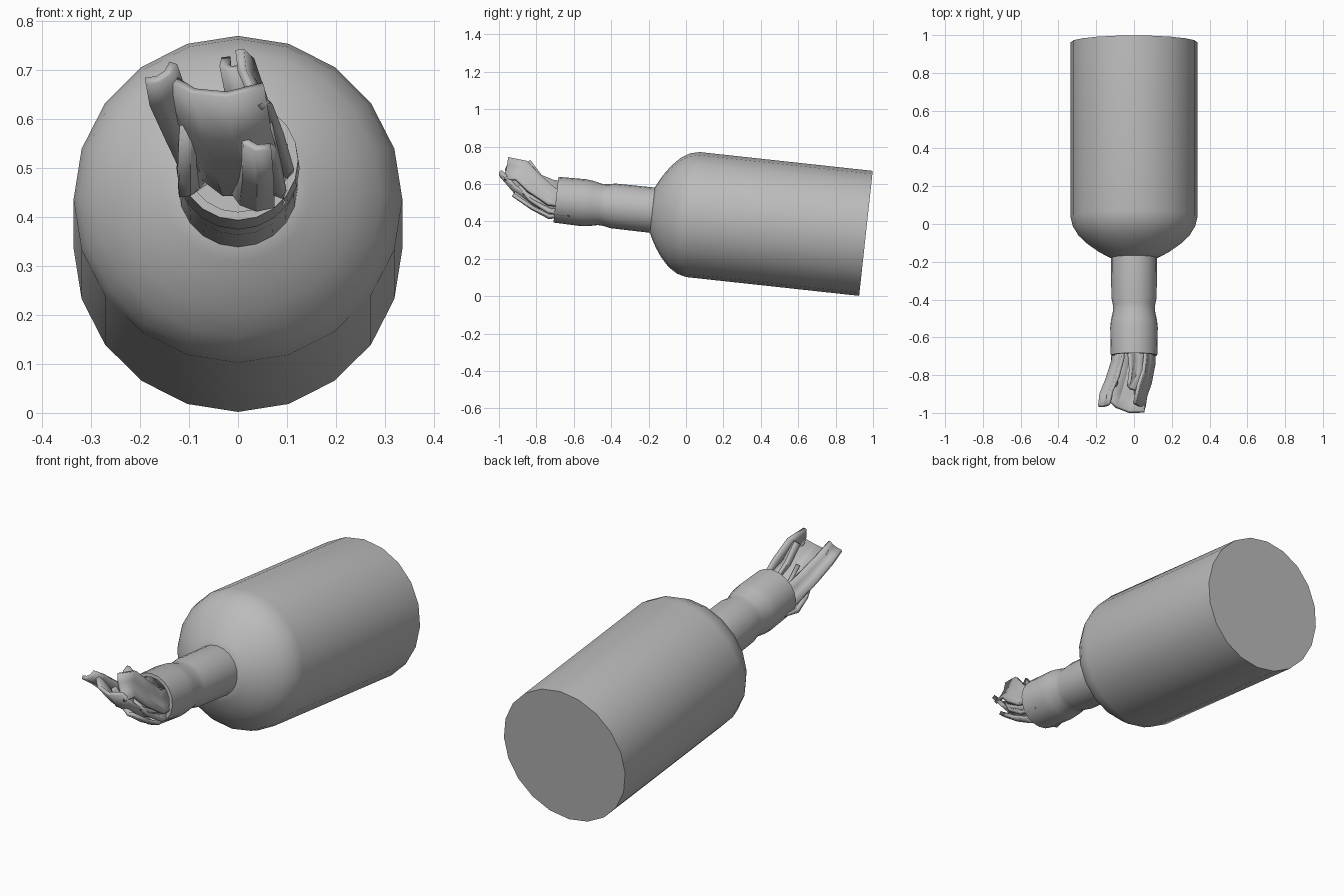
import bpy, bmesh, math
from mathutils import Vector, Matrix

if "Cube" in bpy.data.objects:
    bpy.data.objects.remove(bpy.data.objects["Cube"])

SIDES = 20
TILT = math.radians(83.8)

grey = bpy.data.materials.new("plain grey")
grey.use_nodes = True
grey.diffuse_color = (0.5, 0.5, 0.5, 1)
grey.node_tree.nodes["Principled BSDF"].inputs["Base Color"].default_value = grey.diffuse_color


def add_object(name, bm, smooth_angle):
    bmesh.ops.recalc_face_normals(bm, faces=bm.faces)
    mesh = bpy.data.meshes.new(name)
    bm.to_mesh(mesh)
    bm.free()
    mesh.materials.append(grey)
    ob = bpy.data.objects.new(name, mesh)
    bpy.context.collection.objects.link(ob)
    bpy.ops.object.select_all(action='DESELECT')
    ob.select_set(True)
    bpy.context.view_layer.objects.active = ob
    bpy.ops.object.shade_smooth_by_angle(angle=math.radians(smooth_angle))
    return ob


def lathe(name, profile):
    """Revolve (distance along axis, radius) pairs and cap both ends."""
    bm = bmesh.new()
    rings = []
    for dist, radius in profile:
        angles = [math.tau * i / SIDES for i in range(SIDES)]
        rings.append([bm.verts.new((radius * math.cos(a), radius * math.sin(a), dist)) for a in angles])
    for low, high in zip(rings, rings[1:]):
        for i in range(SIDES):
            j = (i + 1) % SIDES
            bm.faces.new((low[i], low[j], high[j], high[i]))
    bm.faces.new(rings[0])
    bm.faces.new(rings[-1])
    bm.transform(Matrix.Translation((0, 0.962, 0.336)) @ Matrix.Rotation(TILT, 4, 'X'))
    return add_object(name, bm, 40)


def cloth(name, path, widths, rolls, fold):
    """Folded ribbon: three points across each path point, rolled about the path."""
    bm = bmesh.new()
    rows = []
    points = [Vector(p) for p in path]
    last = len(points) - 1
    for i, p in enumerate(points):
        f = i / last
        along = (points[min(i + 1, last)] - points[max(i - 1, 0)]).normalized()
        roll = math.radians(rolls[0] + (rolls[1] - rolls[0]) * f)
        turn = Matrix.Rotation(roll, 3, along)
        side = turn @ along.cross(Vector((0, 0, 1))).normalized()
        up = side.cross(along)
        half = (widths[0] + (widths[1] - widths[0]) * f) / 2
        rows.append([bm.verts.new(p + side * half * s + up * fold * (abs(s) - 0.5))
                     for s in (-1, -0.35, 0.35, 1)])
    for a, b in zip(rows, rows[1:]):
        for k in range(3):
            bm.faces.new((a[k], a[k + 1], b[k + 1], b[k]))
    ob = add_object(name, bm, 30)
    thick = ob.modifiers.new("cloth thickness", 'SOLIDIFY')
    thick.thickness = 0.018
    thick.offset = 0


# Bottle body with rounded shoulder
lathe("bottle_body", [(0, 0.336), (0.93, 0.336), (0.98, 0.324), (1.03, 0.293), (1.075, 0.245),
                      (1.11, 0.195), (1.135, 0.15), (1.15, 0.118)])

# Neck, hollow at the mouth
lathe("bottle_neck", [(1.12, 0.122), (1.36, 0.12), (1.4, 0.112), (1.43, 0.111), (1.48, 0.122),
                      (1.52, 0.126), (1.667, 0.123), (1.667, 0.106), (1.5, 0.1)])

# Large lower fold of the rag, sweeping up and out
cloth("rag_lower_fold",
      [(0, -0.58, 0.46), (0, -0.72, 0.46), (-0.01, -0.8, 0.5), (-0.035, -0.9, 0.57), (-0.055, -0.975, 0.66)],
      (0.15, 0.21), (0, -8), 0.06)

# Raised right wing
cloth("rag_right_wing",
      [(0.07, -0.6, 0.51), (0.075, -0.72, 0.53), (0.06, -0.81, 0.6), (0.035, -0.88, 0.67), (0.02, -0.96, 0.68)],
      (0.1, 0.13), (-60, -65), 0.02)

# Raised left wing
cloth("rag_left_wing",
      [(-0.07, -0.6, 0.51), (-0.08, -0.72, 0.52), (-0.11, -0.82, 0.58), (-0.145, -0.9, 0.65), (-0.155, -0.96, 0.69)],
      (0.1, 0.07), (60, 40), 0.02)

# Upper pleat between the wings
cloth("rag_upper_pleat",
      [(0, -0.6, 0.56), (0.01, -0.72, 0.58), (0, -0.8, 0.62), (-0.02, -0.86, 0.71)],
      (0.12, 0.06), (-30, -40), 0.03)

# Short loose ends around the mouth
cloth("rag_right_end",
      [(0.06, -0.62, 0.45), (0.065, -0.73, 0.47), (0.06, -0.82, 0.53), (0.05, -0.88, 0.6)],
      (0.08, 0.05), (-40, -70), 0.02)
cloth("rag_left_end",
      [(-0.08, -0.62, 0.47), (-0.095, -0.72, 0.46), (-0.1, -0.78, 0.5), (-0.1, -0.85, 0.6)],
      (0.06, 0.04), (30, 70), 0.02)
cloth("rag_low_end",
      [(0.02, -0.62, 0.45), (0.025, -0.73, 0.43), (0.03, -0.82, 0.48), (0.03, -0.92, 0.55)],
      (0.1, 0.07), (-15, -35), 0.03)
